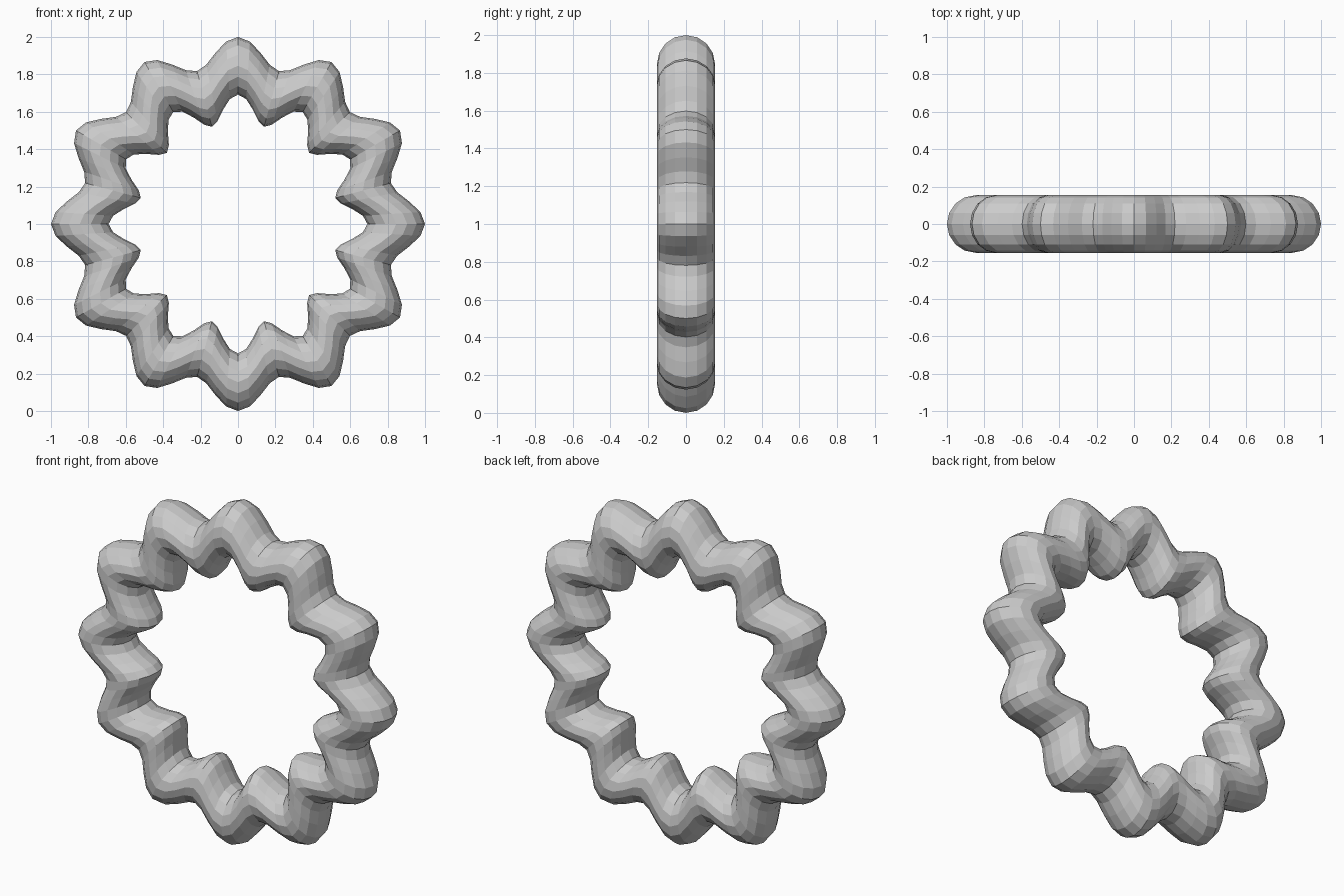
import bpy, bmesh
from math import sin, cos, pi

if "Cube" in bpy.data.objects:
    bpy.data.objects.remove(bpy.data.objects["Cube"])

RINGS, SIDES, WAVES = 96, 16, 12
RADIUS, WAVE, TUBE = 0.769, 0.077, 0.154

# Wavy ring: round section swept about the y axis, its radius rippling in and out
bm = bmesh.new()
rings = []
for i in range(RINGS):
    a = 2 * pi * i / RINGS
    centre = RADIUS + WAVE * cos(WAVES * a)
    ring = []
    for j in range(SIDES):
        b = 2 * pi * j / SIDES
        r = centre + TUBE * cos(b)
        ring.append(bm.verts.new((r * cos(a), TUBE * sin(b), 1 + r * sin(a))))
    rings.append(ring)

for i in range(RINGS):
    p, q = rings[i], rings[(i + 1) % RINGS]
    for j in range(SIDES):
        k = (j + 1) % SIDES
        bm.faces.new((p[j], p[k], q[k], q[j]))
bmesh.ops.recalc_face_normals(bm, faces=bm.faces)

mesh = bpy.data.meshes.new("wavy_ring")
bm.to_mesh(mesh)
bm.free()
bpy.context.collection.objects.link(bpy.data.objects.new("wavy_ring", mesh))
